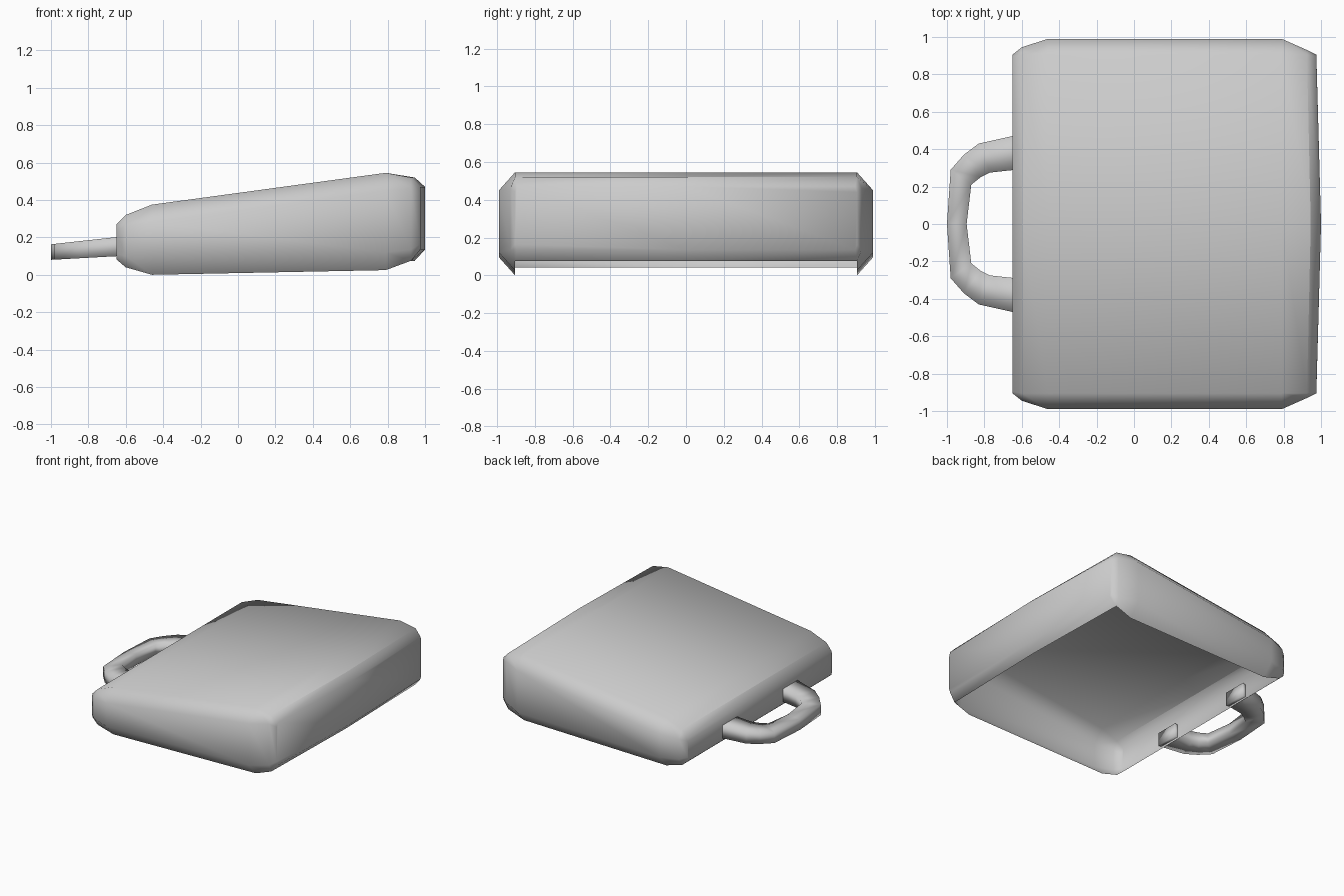
import bpy, bmesh, math

cube = bpy.data.objects.get("Cube")
if cube:
    bpy.data.objects.remove(cube)

grey = bpy.data.materials.new("plain_grey")
grey.use_nodes = True
colour = (0.6, 0.6, 0.6, 1)
grey.diffuse_color = colour
grey.node_tree.nodes["Principled BSDF"].inputs["Base Color"].default_value = colour


def finish(bm, name, angle):
    """Turn a bmesh into a smooth shaded object."""
    bmesh.ops.recalc_face_normals(bm, faces=bm.faces)
    mesh = bpy.data.meshes.new(name)
    bm.to_mesh(mesh)
    bm.free()
    mesh.materials.append(grey)
    obj = bpy.data.objects.new(name, mesh)
    bpy.context.collection.objects.link(obj)
    bpy.ops.object.select_all(action='DESELECT')
    obj.select_set(True)
    bpy.context.view_layer.objects.active = obj
    bpy.ops.object.shade_smooth_by_angle(angle=math.radians(angle))


def bridge(bm, a, b, skip=()):
    """Join two rings of vertices with quads, leaving out the skipped spans."""
    n = len(a)
    for i in range(n):
        if i not in skip:
            j = (i + 1) % n
            bm.faces.new((a[i], a[j], b[j], b[i]))


def build_case():
    # Cross-sections: x at sides, x at centre, bottom, top, inner and outer half width, chamfer
    sections = [
        (-0.65, -0.65, 0.082, 0.27, 0.895, 0.905, 0.03),
        (-0.60, -0.60, 0.04, 0.32, 0.905, 0.945, 0.06),
        (-0.46, -0.46, 0.0, 0.375, 0.905, 0.99, 0.095),
        (0.79, 0.79, 0.025, 0.545, 0.905, 0.99, 0.095),
        (0.925, 0.945, 0.075, 0.52, 0.905, 0.93, 0.06),
        (0.975, 1.0, 0.135, 0.47, 0.895, 0.905, 0.03),
    ]
    bm = bmesh.new()
    rings = []
    for x, xc, zb, zt, yi, yo, c in sections:
        side = [(yi, zb), (yo, zb + c), (yo, zt - c), (yi, zt)]
        pts = [(xc, 0, zb)] + [(x, y, z) for y, z in side]
        pts += [(xc, 0, zt)] + [(x, -y, z) for y, z in reversed(side)]
        rings.append([bm.verts.new(p) for p in pts])
    # The thin shell is open underneath, between the two end lips
    for i in range(len(rings) - 1):
        bridge(bm, rings[i], rings[i + 1], (0, 9) if 0 < i < 4 else ())
    # End panels, split at the middle so they can bow outwards
    for ring in (rings[0], rings[-1]):
        bm.faces.new(ring[:6])
        bm.faces.new(ring[5:] + ring[:1])
    bmesh.ops.delete(bm, geom=[v for v in bm.verts if not v.link_faces], context='VERTS')
    # Crisp creases where the top meets the end bevels
    for ring in (rings[1], rings[4]):
        for a, b in ((4, 5), (5, 6)):
            bm.edges.get((ring[a], ring[b])).smooth = False
    finish(bm, "case_shell", 60)


def build_handle():
    # Outer and inner plan curves, from one root to the middle of the grip
    half = [
        ((-0.625, 0.472), (-0.625, 0.286)),
        ((-0.65, 0.47), (-0.65, 0.288)),
        ((-0.83, 0.43), (-0.77, 0.275)),
        ((-0.91, 0.37), (-0.82, 0.25)),
        ((-0.98, 0.29), (-0.87, 0.21)),
        ((-1.0, 0.0), (-0.895, 0.0)),
    ]
    path = half + [((a, -b), (c, -d)) for (a, b), (c, d) in reversed(half[:-1])]
    bm = bmesh.new()
    rings = []
    for outer, inner in path:
        ring = []
        for (x, y), up in ((outer, 0), (inner, 0), (inner, 1), (outer, 1)):
            low = 0.08 + (x + 1) * 0.055
            high = 0.163 + (x + 1) * 0.11
            ring.append(bm.verts.new((x, y, high if up else low)))
        rings.append(ring)
    for a, b in zip(rings, rings[1:]):
        bridge(bm, a, b)
    for ring in (rings[0], rings[-1]):
        bm.faces.new(ring)
    finish(bm, "carry_handle", 120)


build_case()
build_handle()
